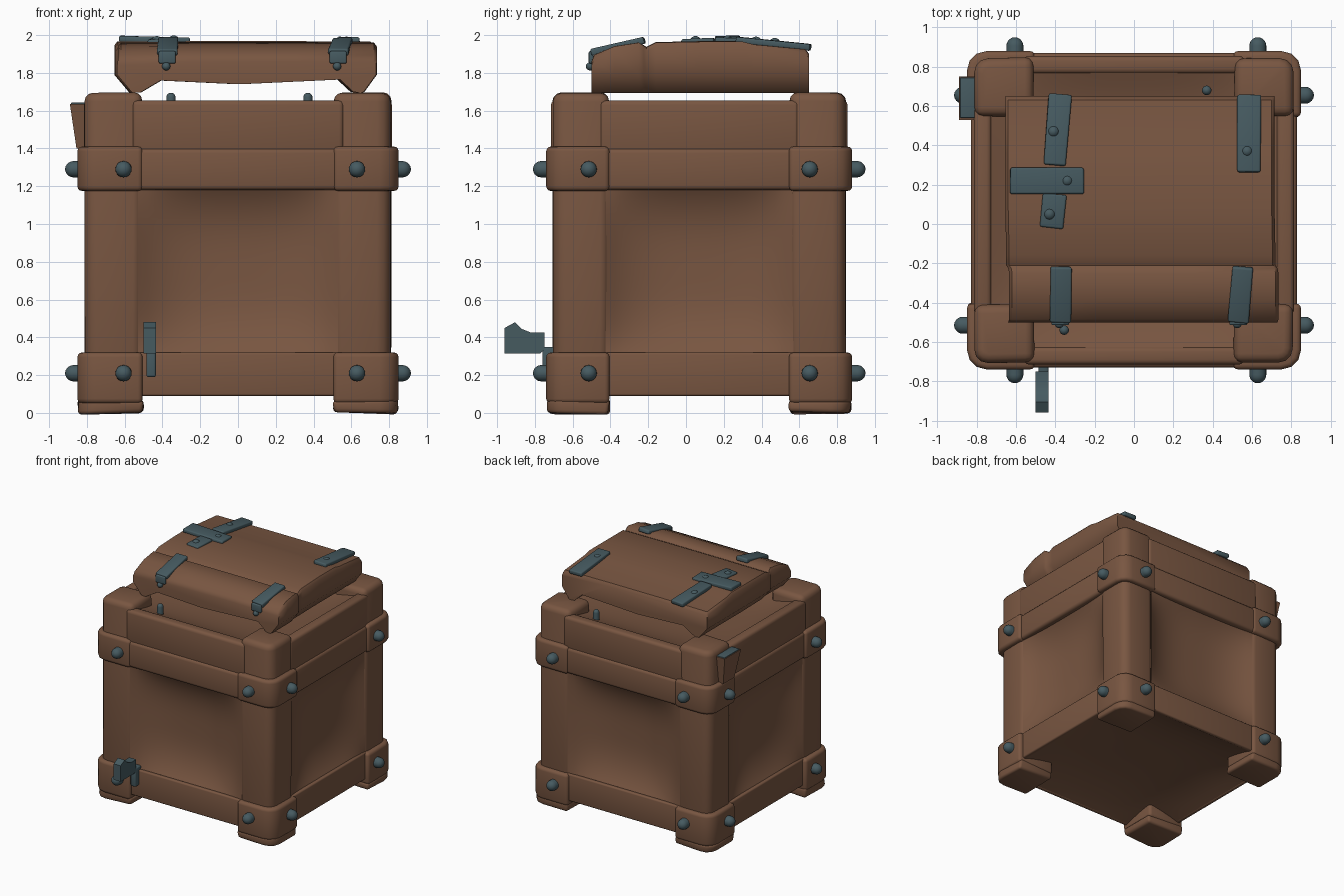
import bpy, bmesh, math, random
from mathutils import Vector, Matrix

if "Cube" in bpy.data.objects:
    bpy.data.objects.remove(bpy.data.objects["Cube"])

random.seed(4)
CY = 0.07  # crate centre in y


def material(name, rgb):
    m = bpy.data.materials.new(name)
    m.diffuse_color = (*rgb, 1)
    m.use_nodes = True
    m.node_tree.nodes["Principled BSDF"].inputs["Base Color"].default_value = m.diffuse_color
    return m


WOOD = material("brown wood", (0.19, 0.093, 0.053))
METAL = material("blue grey metal", (0.061, 0.103, 0.118))


def finish(name, bm, mat):
    me = bpy.data.meshes.new(name)
    bm.to_mesh(me)
    bm.free()
    me.materials.append(mat)
    ob = bpy.data.objects.new(name, me)
    bpy.context.collection.objects.link(ob)
    return ob


def box(name, lo, hi, bevel=0.03, mat=WOOD, jitter=0.0, matrix=None, corner=None, round_=0.09):
    """Bevelled box; corner=(sx, sy) rounds that upright edge more strongly."""
    lo, hi = Vector(lo), Vector(hi)
    bm = bmesh.new()
    bmesh.ops.create_cube(bm, size=1)
    mid = (lo + hi) / 2
    for v in bm.verts:
        v.co = mid + Vector([c * abs(s) for c, s in zip(v.co, hi - lo)])
        v.co += Vector([random.uniform(-jitter, jitter) for _ in range(3)])
    if corner:
        edges = [e for e in bm.edges if all((v.co.x - mid.x) * corner[0] > 0 and
                                            (v.co.y - mid.y) * corner[1] > 0 for v in e.verts)]
        bmesh.ops.bevel(bm, geom=edges, offset=round_, segments=3, profile=0.5, affect='EDGES')
    sharp = [e for e in bm.edges if e.calc_face_angle(0) > 0.9]
    bmesh.ops.bevel(bm, geom=sharp, offset=bevel, segments=3,
                    profile=0.5, affect='EDGES', clamp_overlap=True)
    if matrix:
        bm.transform(matrix)
    return finish(name, bm, mat)


def loft(name, sections, mat=WOOD):
    bm = bmesh.new()
    rings = [[bm.verts.new(p) for p in s] for s in sections]
    n = len(rings[0])
    for a, b in zip(rings, rings[1:]):
        for i in range(n):
            bm.faces.new((a[i], a[(i + 1) % n], b[(i + 1) % n], b[i]))
    bm.faces.new(rings[0])
    bm.faces.new(rings[-1][::-1])
    bmesh.ops.recalc_face_normals(bm, faces=bm.faces)
    return finish(name, bm, mat)


def panel(name, origin, u, v, depth):
    """Dished panel; u x v points outward."""
    origin, u, v = Vector(origin), Vector(u), Vector(v)
    n = u.cross(v).normalized()
    bm = bmesh.new()
    bmesh.ops.create_grid(bm, x_segments=20, y_segments=20, size=1)
    for w in bm.verts:
        a, b = w.co.x, w.co.y
        dip = depth * (1 - abs(a) ** 3) * (1 - abs(b) ** 3)
        w.co = origin + u * a + v * b - n * dip
    return finish(name, bm, WOOD)


def bolt(name, base, direction, r=0.043, length=0.08):
    """Short shank with a domed head."""
    prof = [(r, -0.03), (r, length - r)]
    prof += [(r * math.cos(t), length - r + r * math.sin(t))
             for t in (0.3, 0.6, 0.9, 1.2, 1.45)]
    rot = Vector(direction).to_track_quat('Z', 'Y').to_matrix().to_4x4()
    m = Matrix.Translation(base) @ rot
    ring = [(math.cos(i * math.tau / 20), math.sin(i * math.tau / 20)) for i in range(20)]
    return loft(name, [[m @ Vector((q * c, q * s, z)) for c, s in ring] for q, z in prof], METAL)


def strap(name, p0, p1, width, thick=0.035):
    """Flat metal bar from p0 to p1."""
    p0, p1 = Vector(p0), Vector(p1)
    x = (p1 - p0).normalized()
    y = Vector((0, 0, 1)).cross(x).normalized()
    rot = Matrix((x, y, x.cross(y))).transposed().to_4x4()
    h = (p1 - p0).length / 2
    return box(name, (-h, -width / 2, -thick / 2), (h, width / 2, thick / 2), 0.01, METAL,
               0.003, Matrix.Translation((p0 + p1) / 2) @ rot)


# Corner posts, brackets and feet
for sx in (-1, 1):
    for sy in (-1, 1):
        tag = ("left" if sx < 0 else "right") + ("_front" if sy < 0 else "_back")

        def corner(part, xi, xo, yi, yo, z0, z1, bev, rnd=0.09, jit=0.0):
            xs = sorted((sx * xi, sx * xo))
            ys = sorted((CY + sy * yi, CY + sy * yo))
            box(part + "_" + tag, (xs[0], ys[0], z0), (xs[1], ys[1], z1), bev, WOOD, jit,
                corner=(sx, sy), round_=rnd)

        corner("post", 0.51, 0.81, 0.48, 0.775, 0.05, 1.695, 0.045, 0.07, 0.004)
        corner("lower_bracket", 0.505, 0.85, 0.475, 0.81, 0.05, 0.32, 0.025, 0.10)
        corner("upper_bracket", 0.505, 0.85, 0.475, 0.81, 1.175, 1.41, 0.025, 0.10)
        corner("foot", 0.505, 0.845, 0.48, 0.80, 0.0, 0.07, 0.02, 0.10, 0.01)
        # Bolts on both outer faces of each bracket
        for z in (0.21, 1.29):
            bolt("bolt_y_" + tag, (0.012 + sx * 0.618, CY + sy * 0.80, z), (0, sy, 0))
            bolt("bolt_x_" + tag, (sx * 0.835, CY + sy * 0.585, z), (sx, 0, 0))

# Rails on four sides: bottom, band and top
for part, z0, z1, out, thick in (("bottom_rail", 0.09, 0.32, 0.0, 0.035),
                                 ("band_rail", 1.18, 1.40, 0.015, 0.08),
                                 ("top_rail", 1.37, 1.655, 0.0, 0.09)):
    for s in (-1, 1):
        bev = 0.012 if part == "bottom_rail" else 0.025
        ys = sorted((CY + s * (0.785 + out), CY + s * (0.785 - thick)))
        box(part, (-0.56, ys[0], z0), (0.56, ys[1], z1), bev)
        xs = sorted((s * (0.815 + out), s * (0.815 - thick)))
        box(part + "_side", (xs[0], CY - 0.53, z0), (xs[1], CY + 0.53, z1), bev)

# Dished panels on all sides
panel("front_panel", (0, CY - 0.77, 0.75), (0.53, 0, 0), (0, 0, 0.46), 0.11)
panel("back_panel", (0, CY + 0.77, 0.75), (-0.53, 0, 0), (0, 0, 0.46), 0.11)
panel("right_panel", (0.80, CY, 0.75), (0, 0.5, 0), (0, 0, 0.46), 0.11)
panel("left_panel", (-0.80, CY, 0.75), (0, -0.5, 0), (0, 0, 0.46), 0.11)
panel("bottom_panel", (0, CY, 0.092), (-0.79, 0, 0), (0, 0.76, 0), 0.11)
panel("inner_top_panel", (0, CY, 1.645), (0.75, 0, 0), (0, 0.71, 0), 0.11)

# Lid: section with down-turned ends, stepped along y into planks
stations = [(-0.50, 1.86, 0.01), (-0.485, 1.895, 0.015), (-0.38, 1.94, 0.015),
            (-0.25, 1.96, 0.015), (-0.225, 1.945, 0.01), (-0.21, 1.935, 0.0),
            (-0.16, 1.96, 0.0), (0.08, 1.965, -0.005), (0.30, 1.965, -0.005),
            (0.36, 1.95, -0.005), (0.63, 1.925, -0.005), (0.65, 1.90, -0.005)]
sections = []
for y, t, dx in stations:
    prof = [(-0.65, 1.79), (-0.65, t - 0.02), (-0.635, t), (-0.2, t + 0.003), (0.3, t + 0.003),
            (0.705, t), (0.72, t - 0.02), (0.72, 1.79), (0.655, 1.70), (0.64, 1.693), (0.60, 1.70),
            (0.53, 1.765), (0.0, 1.74), (-0.42, 1.76), (-0.53, 1.695), (-0.57, 1.695)]
    sections.append([(x + dx, y, z) for x, z in prof])
loft("lid", sections)

# Metal straps on the lid
strap("back_left_strap", (-0.405, 0.30, 1.97), (-0.375, 0.66, 1.935), 0.115)
strap("cross_strap", (-0.63, 0.22, 1.98), (-0.255, 0.22, 1.967), 0.135)
strap("short_strap", (-0.42, -0.02, 1.962), (-0.405, 0.15, 1.968), 0.12)
strap("back_right_strap", (0.585, 0.265, 1.975), (0.585, 0.655, 1.935), 0.12)
for name, x0, x1 in (("front_left", -0.375, -0.37), ("front_right", 0.53, 0.555)):
    strap(name + "_strap", (x0, -0.50, 1.908), (x1, -0.22, 1.972), 0.105)
    box(name + "_strap_flap", (x0 - 0.045, -0.515, 1.85), (x0 + 0.045, -0.49, 1.915),
        0.008, METAL)
    bolt(name + "_strap_bolt", (x0 - 0.005, -0.50, 1.835), (0, -1, 0), 0.022, 0.03)
for x, y, z in ((-0.41, 0.47, 1.965), (-0.34, 0.22, 1.978), (-0.43, 0.05, 1.975),
                (0.575, 0.37, 1.972)):
    bolt("strap_bolt", (x, y, z), (0, 0, 1), 0.031, 0.02)

# Small pins on the front and back rims
bolt("front_pin", (-0.355, -0.54, 1.60), (0, 0, 1), 0.024, 0.095)
bolt("back_pin", (0.37, 0.68, 1.60), (0, 0, 1), 0.024, 0.095)

# Tapered chip with metal cap on the left back post
loft("side_chip", [[(-0.80, y0, z), (x, y0, z), (x, y1, z), (-0.80, y1, z)]
                   for x, y0, y1, z in ((-0.855, 0.57, 0.72, 1.40), (-0.89, 0.53, 0.75, 1.635))])
box("side_chip_cap", (-0.885, 0.54, 1.625), (-0.80, 0.745, 1.642), 0.004, METAL)

# Broken latch at the lower front left
outline = [(-0.96, 0.315), (-0.96, 0.45), (-0.905, 0.48), (-0.87, 0.445), (-0.82, 0.425),
           (-0.75, 0.425), (-0.75, 0.335), (-0.77, 0.315)]
loft("latch_arm", [[(x, y, z) for y, z in outline] for x in (-0.50, -0.435)], METAL)
box("latch_plate", (-0.485, -0.76, 0.19), (-0.435, -0.68, 0.35), 0.01, METAL)

# Smooth shading with sharp edges kept
bpy.ops.object.select_all(action='SELECT')
bpy.context.view_layer.objects.active = bpy.data.objects["lid"]
bpy.ops.object.shade_smooth_by_angle(angle=math.radians(45))
